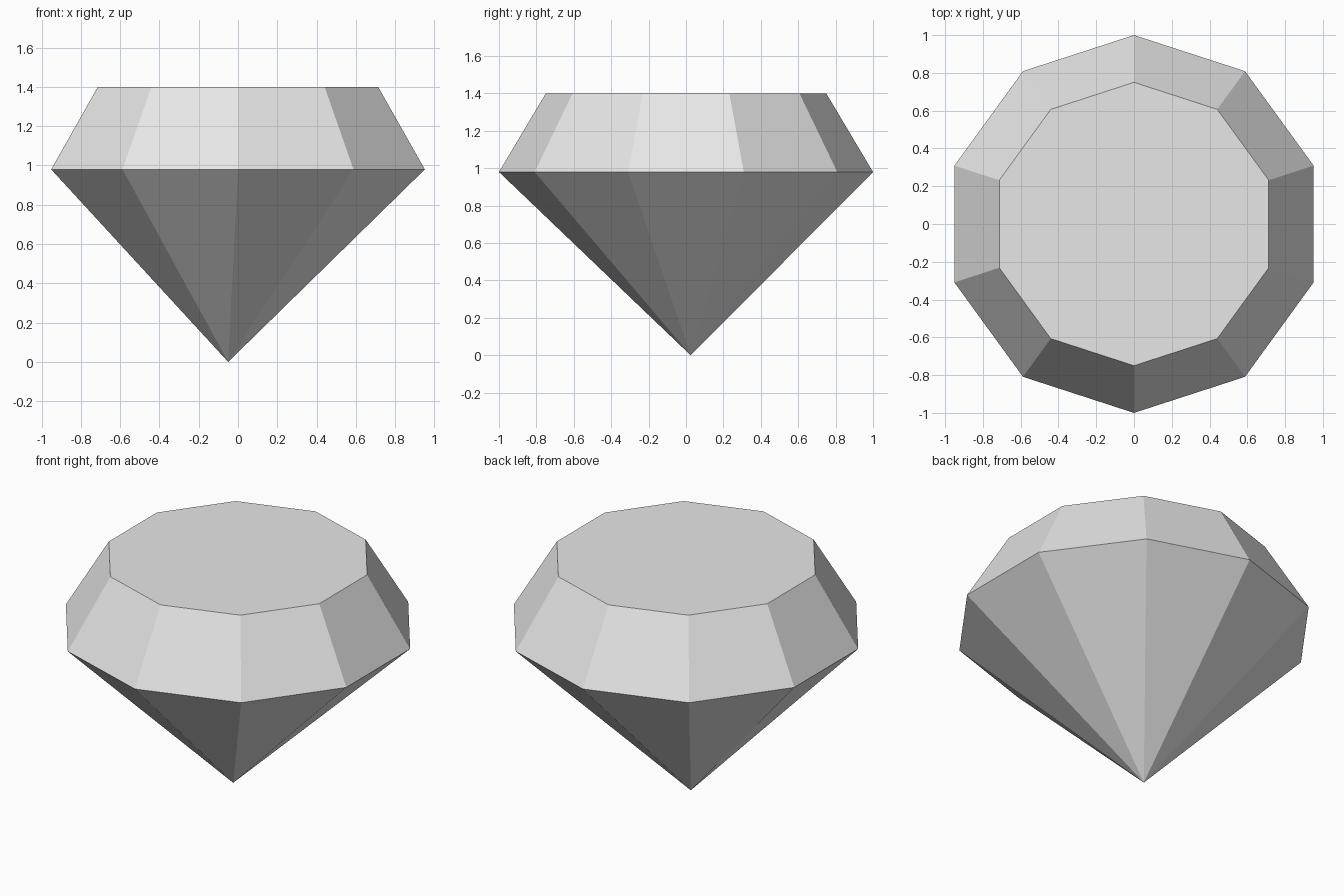
import bpy
import bmesh
from math import cos, sin, radians

SIDES = 10

cube = bpy.data.objects.get("Cube")
if cube:
    bpy.data.objects.remove(cube, do_unlink=True)

# Single pale grey stone colour
grey = bpy.data.materials.new("pale_grey")
grey.use_nodes = True
colour = (0.8, 0.8, 0.8, 1)
grey.diffuse_color = colour
grey.node_tree.nodes["Principled BSDF"].inputs["Base Color"].default_value = colour


def ring(bm, radius, z):
    angles = [radians(90 + i * 360 / SIDES) for i in range(SIDES)]
    return [bm.verts.new((radius * cos(a), radius * sin(a), z)) for a in angles]


bm = bmesh.new()
girdle = ring(bm, 1.0, 0.98)
table = ring(bm, 0.75, 1.4)
tip = bm.verts.new((-0.05, 0.025, 0))

# Flat table, sloping crown facets and pavilion facets meeting at the tip
bm.faces.new(table)
for i in range(SIDES):
    j = (i + 1) % SIDES
    bm.faces.new((girdle[i], girdle[j], table[j], table[i]))
    bm.faces.new((girdle[j], girdle[i], tip))
bmesh.ops.recalc_face_normals(bm, faces=bm.faces)

mesh = bpy.data.meshes.new("cut_gem")
bm.to_mesh(mesh)
bm.free()
mesh.materials.append(grey)
gem = bpy.data.objects.new("cut_gem", mesh)
bpy.context.collection.objects.link(gem)
